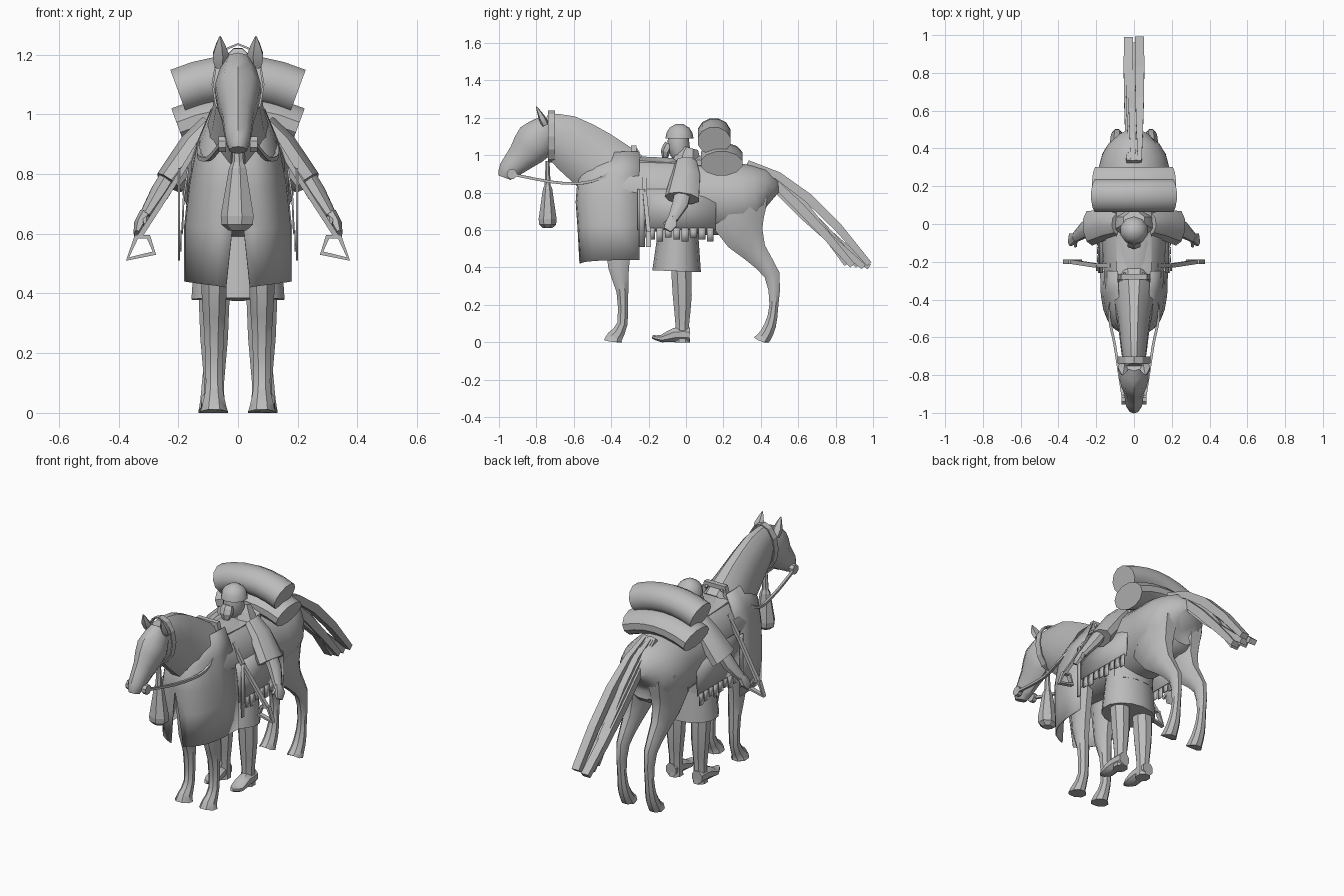
import bpy, bmesh, math
from mathutils import Vector

if "Cube" in bpy.data.objects:
    bpy.data.objects.remove(bpy.data.objects["Cube"])

SIDEWAYS, LENGTHWISE, UPWARD = Vector.Fill(3), Vector.Fill(3), Vector.Fill(3)
SIDEWAYS.x = LENGTHWISE.y = UPWARD.z = 1

tone = (.5, .5, .5, 1)
grey = bpy.data.materials.new("plain_grey")
grey.use_nodes = True
grey.diffuse_color = tone
grey.node_tree.nodes["Principled BSDF"].inputs["Base Color"].default_value = tone


def finish(name, mesh_builder, smooth=True, mirror=False, thickness=None):
    bmesh.ops.recalc_face_normals(mesh_builder, faces=mesh_builder.faces)
    mesh = bpy.data.meshes.new(name)
    mesh_builder.to_mesh(mesh)
    mesh_builder.free()
    mesh.materials.append(grey)
    part = bpy.data.objects.new(name, mesh)
    bpy.context.collection.objects.link(part)
    if thickness:
        part.modifiers.new("thickness", "SOLIDIFY").thickness = thickness
    if mirror:
        part.modifiers.new("mirror", "MIRROR")
    if smooth:
        bpy.ops.object.select_all(action="DESELECT")
        part.select_set(True)
        bpy.context.view_layer.objects.active = part
        bpy.ops.object.shade_smooth_by_angle(angle=math.radians(40))


def bridge(mesh_builder, first, second, wrap):
    """Join two rows of vertices with quads."""
    for k in range(len(first) if wrap else len(first) - 1):
        after = (k + 1) % len(first)
        mesh_builder.faces.new((first[k], first[after], second[after], second[k]))


def rounded(stations, steps=2):
    """Spline through stations, sizes included."""
    stations = [Vector(s) for s in stations]
    ends = [stations[0], *stations, stations[-1]]
    result = []
    for before, start, stop, after in zip(ends, ends[1:], ends[2:], ends[3:]):
        for step in range(steps):
            t = step / steps
            pull_in, pull_out = (stop - before) / 2, (after - start) / 2
            blend = t * t * (3 - 2 * t)
            result.append(start.lerp(stop, blend) + pull_in * t * (1 - t) ** 2 - pull_out * t * t * (1 - t))
    return result + [stations[-1]]


def tube(name, stations, sides=8, across=SIDEWAYS, closed=False, **options):
    """Loft elliptical rings along stations (x, y, z, size across, other size)."""
    builder, rings = bmesh.new(), []
    centres = [Vector(s[:3]) for s in stations]
    last = len(centres) - 1
    for i, (centre, station) in enumerate(zip(centres, stations)):
        ahead = centres[(i + 1) % len(centres) if closed else min(i + 1, last)]
        behind = centres[i - 1 if closed else max(i - 1, 0)]
        along = (ahead - behind).normalized()
        u = (across - along * across.dot(along)).normalized()
        v = along.cross(u)
        ring = []
        for k in range(sides):
            angle = math.tau * (k + .5) / sides
            spot = centre + u * station[3] * math.cos(angle) + v * station[-1] * math.sin(angle)
            spot.z = max(spot.z, 0)
            ring.append(builder.verts.new(spot))
        rings.append(ring)
    for first, second in zip(rings, rings[1:]):
        bridge(builder, first, second, wrap=True)
    if closed:
        bridge(builder, rings[-1], rings[0], wrap=True)
    else:
        builder.faces.new(rings[0])
        builder.faces.new(rings[-1])
    finish(name, builder, **options)


def limb(name, x, profile, sides=8, **options):
    """Rounded form in a lengthwise plane from (y, z, half width, half depth)."""
    tube(name, rounded([(x, *station) for station in profile]), sides, **options)


def cord(name, points, width, depth, across=LENGTHWISE, **options):
    """Strap of even section along plain points."""
    tube(name, [(*point, width, depth) for point in points], 4, across, smooth=False, **options)


def sheet(name, rows, **options):
    """Thin cloth through equal rows of points."""
    builder = bmesh.new()
    grid = [[builder.verts.new(point) for point in row] for row in rows]
    for first, second in zip(grid, grid[1:]):
        bridge(builder, first, second, wrap=False)
    finish(name, builder, mirror=True, thickness=.006, **options)


# Horse body, neck and head
limb("horse_body", 0, [
    (-.56, .76, .05, .07), (-.5, .77, .12, .15), (-.3, .8, .16, .2), (.1, .77, .18, .2),
    (.3, .77, .19, .19), (.42, .78, .14, .15), (.46, .76, .06, .07)], sides=16)
limb("horse_neck", 0, [
    (-.34, .86, .13, .18), (-.5, .98, .09, .17), (-.66, 1.09, .07, .14), (-.77, 1.14, .05, .09)], sides=12)
limb("horse_head", 0, [
    (-.73, 1.17, .05, .06), (-.8, 1.08, .08, .11), (-.88, .99, .055, .08),
    (-.95, .92, .045, .055), (-.97, .88, .03, .035)], sides=10)
limb("ear", .06, [(-.75, 1.16, .02, .02), (-.77, 1.2, .03, .02), (-.8, 1.26, .003, .003)], sides=5, mirror=True)

# Horse legs with hooves
limb("horse_front_leg", .08, [
    (-.36, .64, .05, .09), (-.36, .4, .045, .06), (-.34, .27, .036, .034),
    (-.34, .1, .03, .03), (-.38, .03, .04, .045), (-.39, 0, .05, .055)], mirror=True)
limb("horse_hind_leg", .09, [
    (.3, .8, .09, .15), (.28, .64, .08, .15), (.37, .48, .05, .07), (.46, .36, .034, .045),
    (.47, .2, .026, .026), (.45, .09, .034, .034), (.42, .03, .04, .04), (.4, 0, .045, .05)], mirror=True)

# Tail made of overlapping flat strands
for i in range(6):
    layer = i % 3 - 1
    reach = .65 - .03 * (i * 2 % 5)
    strand = []
    for step in range(5):
        t = step / 4
        width = .015 + .02 * math.sin(t * 2)
        strand.append(((i - 2.5) * .012, .33 + reach * t,
                       .96 - .55 * t ** 1.2 + layer * .05 * math.sin(t * 3), width, .02 + .015 * math.sin(t * 3)))
    tube("tail_strand_%d" % i, strand, 4, smooth=False)

# Chest cloth wrapped from the neck round the front, slit below the breast
cloth = []
for height, half_width, slit, reach in (
        (1, .09, 0, .22), (.88, .14, 0, .33), (.75, .165, 0, .34), (.61, .18, .02, .33), (.42, .18, .04, .32)):
    row = []
    for step in range(7):
        angle = math.pi / 2 * step / 6
        row.append((max(slit, half_width * math.sin(angle) ** .7),
                    -.25 - reach * math.cos(angle) ** .7, height + .02 * math.sin(angle)))
    cloth.append(row)
sheet("chest_cloth", cloth)

# Saddle blanket with a ragged hem, girth flap, seat and pommel
sheet("saddle_blanket", [[(x, y, z) for y in (-.26, .16)] for x, z in ((.17, .82), (.185, .72), (.19, .6))])
for i in range(9):
    y = -.23 + i * .045
    depth = .58 - .01 * (i % 3)
    sheet("hem_tab_%d" % i, [[(.19, y + side * .018, z) for side in (-1, 1)] for z in (.61, depth - .02)])
sheet("girth_flap", [[(.195, y, z) for y in (-.25, -.22)] for z in (.82, .51)])
cord("pommel", [(side * x, -.28, z) for side, x, z in
                ((-1, .08, .95), (-1, .06, 1.04), (1, .06, 1.04), (1, .08, .95))], .02, .02)
limb("saddle_seat", 0, [(-.28, .96, .1, .04), (-.1, .95, .1, .03), (.08, .96, .1, .04)])

# Stirrups on swung-out straps
cord("stirrup_strap", [(.12, -.22, .92), (.2, -.22, .79), (.33, -.2, .59)], .016, .012, mirror=True)
cord("stirrup", [(.3, -.2, .59), (.34, -.2, .59), (.37, -.2, .515), (.28, -.2, .535)],
     .018, .011, closed=True, mirror=True)

# Bridle, reins and hanging tassel
turns = [math.tau * k / 12 for k in range(12)]
cord("bridle_strap", [(.085 * math.cos(a), -.72, 1.1 + .135 * math.sin(a)) for a in turns],
     .026, .005, closed=True)
cord("reins", rounded([(.055, -.94, .9), (.1, -.65, .85), (.13, -.45, .88), (.05, -.26, 1.03)], steps=4),
     .01, .01, across=UPWARD, mirror=True)
tube("bit_ring", [(x, -.93, .9, .028) for x in (.04, .065)], across=UPWARD, mirror=True)
tube("tassel", [(0, -.74, z, width, width * .85) for z, width in
                ((.97, .012), (.84, .02), (.82, .03), (.66, .058), (.63, .055), (.61, .03))], 7, smooth=False)

# Rider torso, tunic skirt and legs
limb("torso", 0, [(-.03, .55, .14, .1), (-.01, .86, .15, .09), (0, .94, .13, .08), (0, 1.01, .06, .05)], sides=12)
limb("tunic_skirt", 0, [(-.04, .66, .14, .1), (-.05, .38, .16, .13)], sides=14)
limb("rider_leg", .08, [(-.03, .5, .06, .06), (-.02, .25, .05, .055), (-.02, .1, .036, .04), (-.02, 0, .04, .045)],
     mirror=True)
limb("shoe", .085, [(.02, .04, .035, .04), (-.06, .04, .04, .04), (-.13, .02, .04, .022), (-.18, .03, .01, .01)],
     mirror=True)

# Wide sleeves, forearms and hands
arm = dict(across=LENGTHWISE, mirror=True)
tube("sleeve", [(.08, 0, .96, .06, .05), (.14, 0, .89, .08, .06), (.23, -.02, .77, .095, .052)], 9, **arm)
tube("forearm", [(.2, -.01, .84, .045, .035), (.26, -.03, .74, .045, .035), (.31, -.07, .66, .028, .022)], **arm)
tube("hand", [(.31, -.07, .67, .025, .02), (.33, -.08, .63, .036, .02), (.34, -.1, .6, .024, .01)], 6, **arm)
tube("thumb", [(.31, -.08, .66, .012), (.31, -.12, .63, .008)], 5, mirror=True)

# Rider head with beard, cap and collar
limb("rider_head", 0, [(-.02, .98, .045, .045), (-.04, 1.05, .06, .06), (-.04, 1.12, .05, .05)], sides=10)
limb("beard", 0, [(-.09, 1.06, .035, .025), (-.11, 1.02, .04, .025), (-.11, .97, .01, .01)], sides=6, smooth=False)
tube("cap", [(0, -.035, 1.09 + .08 * math.sin(a), .075 * math.cos(a)) for a in (0, .4, .8, 1.3)], 10)
limb("collar", 0, [(0, .93, .13, .09), (.01, 1, .09, .07), (.02, 1.04, .06, .05)], smooth=False)

# Two bedrolls arched over the back
for name, y, top, size, thick in (("upper_bedroll", .15, 1.12, .09, .08), ("lower_bedroll", .19, 1, .115, .07)):
    spread = [.2 * k / 3 for k in range(-3, 4)]
    tube(name, [(x, y, top - 1.1 * x * x, size, thick) for x in spread], 12, LENGTHWISE)
